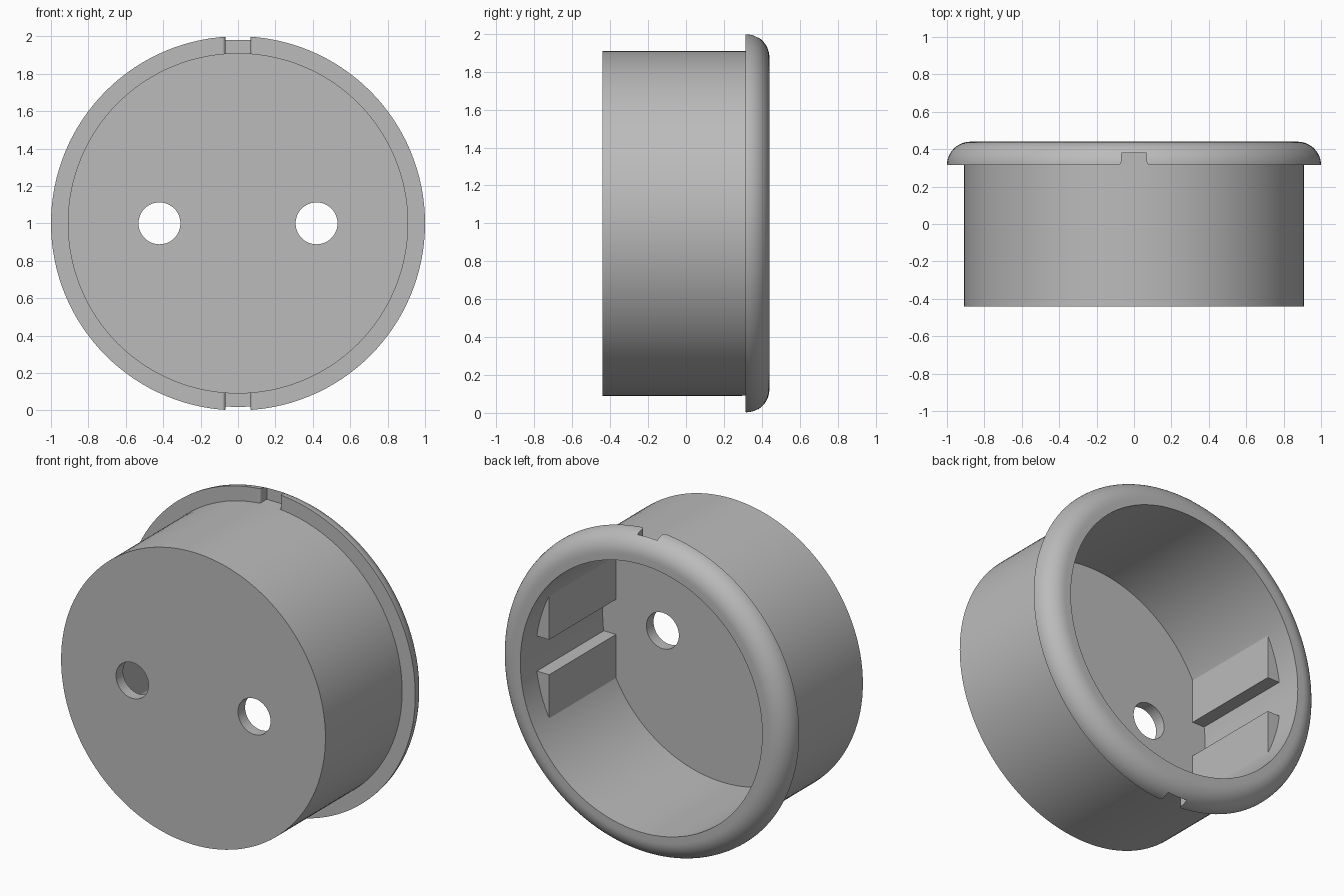
import bpy, bmesh
from math import sin, cos, pi, asin, sqrt
from mathutils import Matrix, Vector

if "Cube" in bpy.data.objects:
    bpy.data.objects.remove(bpy.data.objects["Cube"], do_unlink=True)

SEGMENTS = 128
OUTER, INNER, RIM = 0.91, 0.833, 1.0
FRONT, FLOOR, FLANGE, BACK = -0.44, -0.37, 0.315, 0.44
CENTRE = Vector((0, 0, 1))

grey = bpy.data.materials.new("plain grey")
grey.use_nodes = True
colour = (0.5, 0.5, 0.5, 1)
grey.diffuse_color = colour
grey.node_tree.nodes["Principled BSDF"].inputs["Base Color"].default_value = colour


def finish(name, bm):
    bmesh.ops.recalc_face_normals(bm, faces=bm.faces)
    mesh = bpy.data.meshes.new(name)
    bm.to_mesh(mesh)
    bm.free()
    mesh.materials.append(grey)
    obj = bpy.data.objects.new(name, mesh)
    bpy.context.collection.objects.link(obj)
    return obj


def activate(obj):
    bpy.ops.object.select_all(action="DESELECT")
    obj.select_set(True)
    bpy.context.view_layer.objects.active = obj


def prism(name, points, direction):
    """Extrude a closed outline along a direction."""
    bm = bmesh.new()
    face = bm.faces.new([bm.verts.new(p) for p in points])
    out = bmesh.ops.extrude_face_region(bm, geom=[face])
    moved = [v for v in out["geom"] if isinstance(v, bmesh.types.BMVert)]
    bmesh.ops.translate(bm, verts=moved, vec=direction)
    return finish(name, bm)


def lathe(name, profile):
    """Turn a (radius, y) profile around the y axis."""
    bm = bmesh.new()
    verts = [bm.verts.new((r, y, 1)) for r, y in profile]
    edges = [bm.edges.new(pair) for pair in zip(verts, verts[1:])]
    bmesh.ops.spin(bm, geom=verts + edges, cent=CENTRE, axis=(0, 1, 0),
                   angle=2 * pi, steps=SEGMENTS, use_duplicate=False)
    bmesh.ops.remove_doubles(bm, verts=bm.verts, dist=1e-4)
    return finish(name, bm)


def cut(target, cutter):
    cutter.hide_render = True
    mod = target.modifiers.new("cut", "BOOLEAN")
    mod.operation, mod.solver, mod.object = "DIFFERENCE", "EXACT", cutter
    activate(target)
    bpy.ops.object.modifier_apply(modifier=mod.name)
    bpy.data.objects.remove(cutter, do_unlink=True)


# Cup with a floor at the front and a rounded rim at the back
roll = BACK - FLANGE
arc = [(RIM - roll + roll * cos(t), FLANGE + roll * sin(t))
       for t in [i * pi / 24 for i in range(13)]]
cup = lathe("cup", [(0, FRONT), (OUTER, FRONT), (OUTER, FLANGE)] + arc
            + [(INNER, BACK), (INNER, FLOOR), (0, FLOOR)])

# Two round holes through the floor
for side in (-1, 1):
    ring = [(side * 0.42 + 0.112 * cos(i * pi / 24), FRONT - 0.1,
             1 + 0.112 * sin(i * pi / 24)) for i in range(48)]
    cut(cup, prism("hole_cutter", ring, (0, 0.25, 0)))

# Notches with eased corners in the rim, top and bottom
half, ease, depth = 0.068, 0.017, 0.38
flare = [(half + ease - ease * sin(t), FLANGE + ease - ease * cos(t))
         for t in [i * pi / 12 for i in range(7)]]
right = [(half + ease, FLANGE - 0.02)] + flare + [(half, depth)]
outline = right + [(-x, y) for x, y in reversed(right)]
for side in (-1, 1):
    points = [(x, y, 1 + side * (OUTER - 0.002)) for x, y in outline]
    cut(cup, prism("notch_cutter", points, (0, 0, side * 0.2)))

# Pairs of guide blocks inside the left and right walls, with a slot between
chord, slot, block_end = 0.741, 0.109, 0.289
wall = INNER + 0.002
low, high = asin(slot / wall), asin(sqrt(wall ** 2 - chord ** 2) / wall)
blocks = []
for side, side_name in ((1, "left"), (-1, "right")):
    for up, up_name in ((1, "upper"), (-1, "lower")):
        angles = [low + (high - low) * i / 8 for i in range(9)]
        section = [(chord, slot)] + [(wall * cos(a), wall * sin(a)) for a in angles]
        points = [(side * x, FLOOR - 0.002, 1 + up * z) for x, z in section]
        blocks.append(prism(f"{up_name}_{side_name}_guide_block", points,
                            (0, block_end - FLOOR, 0)))

for obj in [cup] + blocks:
    activate(obj)
    bpy.ops.object.shade_smooth_by_angle(angle=pi / 6)
